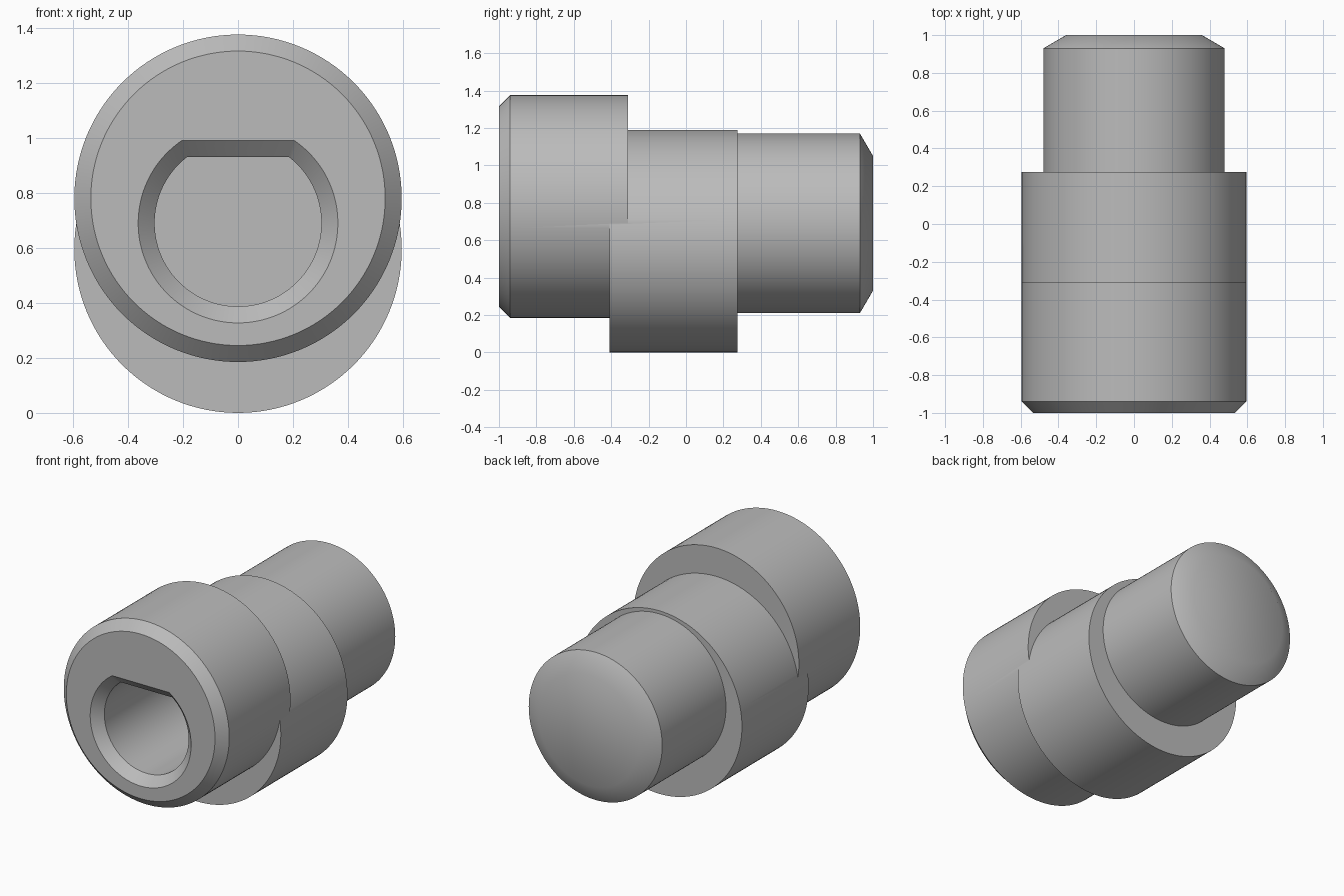
import bpy, bmesh, math

if "Cube" in bpy.data.objects:
    bpy.data.objects.remove(bpy.data.objects["Cube"], do_unlink=True)

grey = bpy.data.materials.new("plain grey")
grey.use_nodes = True
GREY = (0.5, 0.5, 0.5, 1)
grey.diffuse_color = GREY
grey.node_tree.nodes["Principled BSDF"].inputs["Base Color"].default_value = GREY


def ring(radius, centre_z, flat=None, sides=128):
    """Outline in the xz plane; a flat height trims its top into a D."""
    if flat is None:
        start, sweep, count = 0, math.tau, sides
    else:
        start = math.pi - math.asin(flat / radius)
        sweep, count = 2 * math.pi - (math.pi - 2 * math.asin(flat / radius)), sides - 1
    return [(radius * math.cos(start + sweep * i / count),
             centre_z + radius * math.sin(start + sweep * i / count)) for i in range(sides)]


def loft(name, sections):
    """Solid along y through (y, outline) sections."""
    bm = bmesh.new()
    loops = [[bm.verts.new((x, y, z)) for x, z in outline] for y, outline in sections]
    for a, b in zip(loops, loops[1:]):
        for i in range(len(a)):
            j = (i + 1) % len(a)
            bm.faces.new((a[i], a[j], b[j], b[i]))
    bm.faces.new(loops[0])
    bm.faces.new(loops[-1])
    bmesh.ops.recalc_face_normals(bm, faces=bm.faces)
    mesh = bpy.data.meshes.new(name)
    bm.to_mesh(mesh)
    bm.free()
    mesh.materials.append(grey)
    obj = bpy.data.objects.new(name, mesh)
    bpy.context.collection.objects.link(obj)
    return obj


def combine(target, other, operation):
    mod = target.modifiers.new(operation.lower(), 'BOOLEAN')
    mod.operation, mod.object, mod.solver = operation, other, 'EXACT'
    bpy.context.view_layer.objects.active = target
    bpy.ops.object.modifier_apply(modifier=mod.name)
    bpy.data.objects.remove(other, do_unlink=True)


# Three offset cylinders: raised head, lowered cam, central shaft
R, HEAD_Z, CAM_Z, AXIS_Z = 0.595, 0.78, 0.595, 0.69
body = loft("eccentric_body", [(-1, ring(R - 0.06, HEAD_Z)), (-0.94, ring(R, HEAD_Z)),
                               (-0.31, ring(R, HEAD_Z))])
cam = loft("cam", [(-0.41, ring(R, CAM_Z)), (0.275, ring(R, CAM_Z))])
shaft = loft("shaft", [(0, ring(0.48, AXIS_Z)), (0.93, ring(0.48, AXIS_Z)),
                       (1, ring(0.36, AXIS_Z))])
combine(body, cam, 'UNION')
combine(body, shaft, 'UNION')

# D-shaped blind bore with a chamfered mouth
bore = loft("bore", [(-1.02, ring(0.383, AXIS_Z, 0.32)), (-0.94, ring(0.303, AXIS_Z, 0.24)),
                     (0.5, ring(0.303, AXIS_Z, 0.24))])
combine(body, bore, 'DIFFERENCE')

bpy.ops.object.select_all(action='DESELECT')
body.select_set(True)
bpy.context.view_layer.objects.active = body
bpy.ops.object.shade_smooth_by_angle(angle=math.radians(32))
